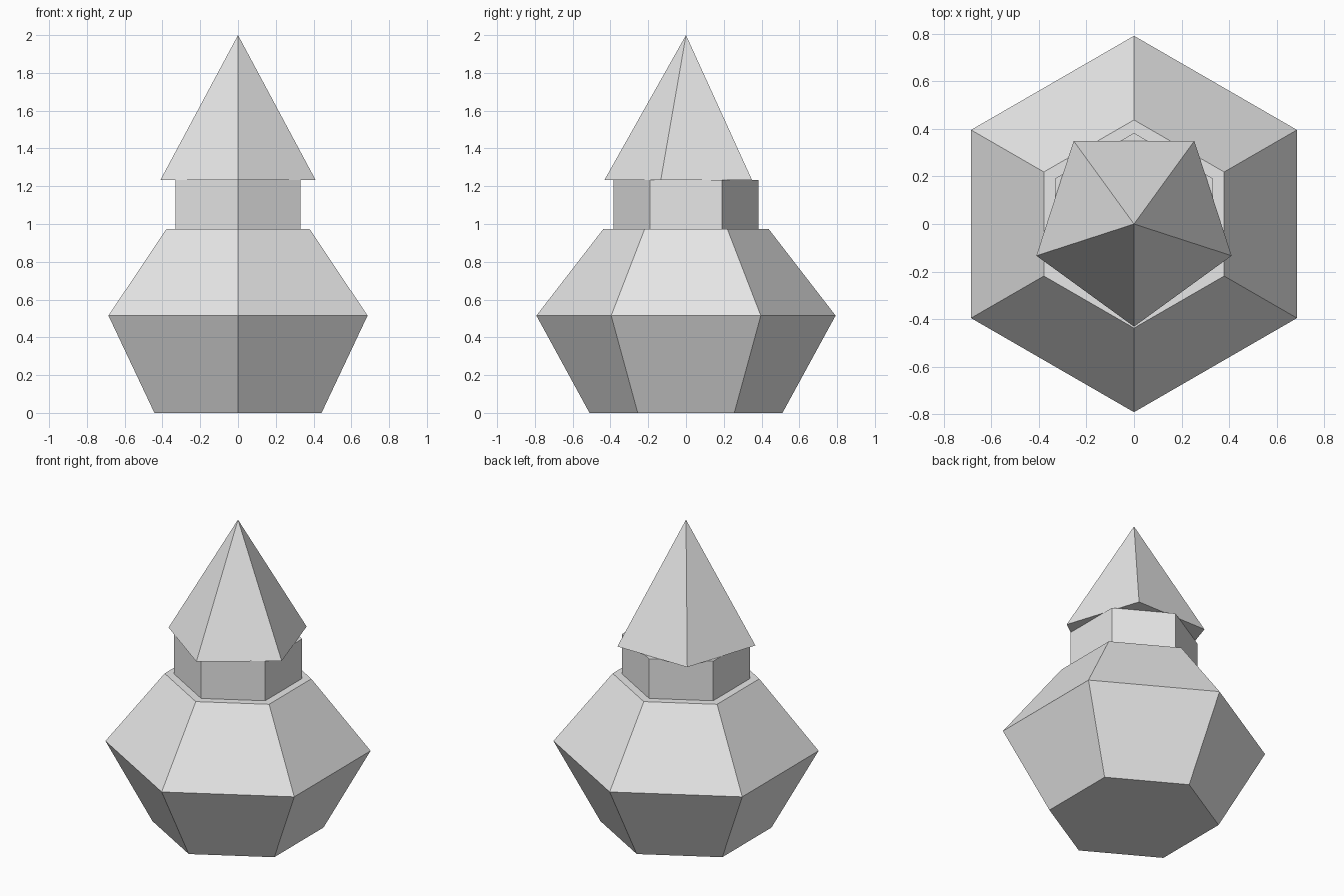
import bpy
import bmesh
from math import sin, cos, tau

cube = bpy.data.objects.get("Cube")
if cube:
    bpy.data.objects.remove(cube, do_unlink=True)

# Single plain grey
grey = bpy.data.materials.new("plain_grey")
grey.use_nodes = True
colour = (0.8, 0.8, 0.8, 1)
grey.diffuse_color = colour
grey.node_tree.nodes["Principled BSDF"].inputs["Base Color"].default_value = colour


def faceted_solid(name, sides, profile):
    """Closed flat-faced solid from (radius, height) rings, one corner facing the front."""
    bm = bmesh.new()
    rings = []
    for radius, z in profile:
        if radius == 0:
            rings.append([bm.verts.new((0, 0, z))] * sides)
        else:
            rings.append([bm.verts.new((radius * sin(tau * i / sides),
                                        -radius * cos(tau * i / sides), z))
                          for i in range(sides)])
    for low, high in zip(rings, rings[1:]):
        for i in range(sides):
            j = (i + 1) % sides
            corners = dict.fromkeys((low[i], low[j], high[j], high[i]))
            bm.faces.new(list(corners))
    bm.faces.new(rings[0][::-1])
    if profile[-1][0] > 0:
        bm.faces.new(rings[-1])
    bmesh.ops.recalc_face_normals(bm, faces=bm.faces)
    mesh = bpy.data.meshes.new(name)
    bm.to_mesh(mesh)
    bm.free()
    mesh.materials.append(grey)
    obj = bpy.data.objects.new(name, mesh)
    bpy.context.collection.objects.link(obj)
    return obj


# Hexagonal bottle, its neck, and a five-sided pointed stopper
faceted_solid("bottle_body", 6, [(0.511, 0), (0.792, 0.515), (0.438, 0.973)])
faceted_solid("bottle_neck", 6, [(0.383, 0.96), (0.383, 1.233)])
faceted_solid("pointed_stopper", 5, [(0.432, 1.233), (0, 2)])
